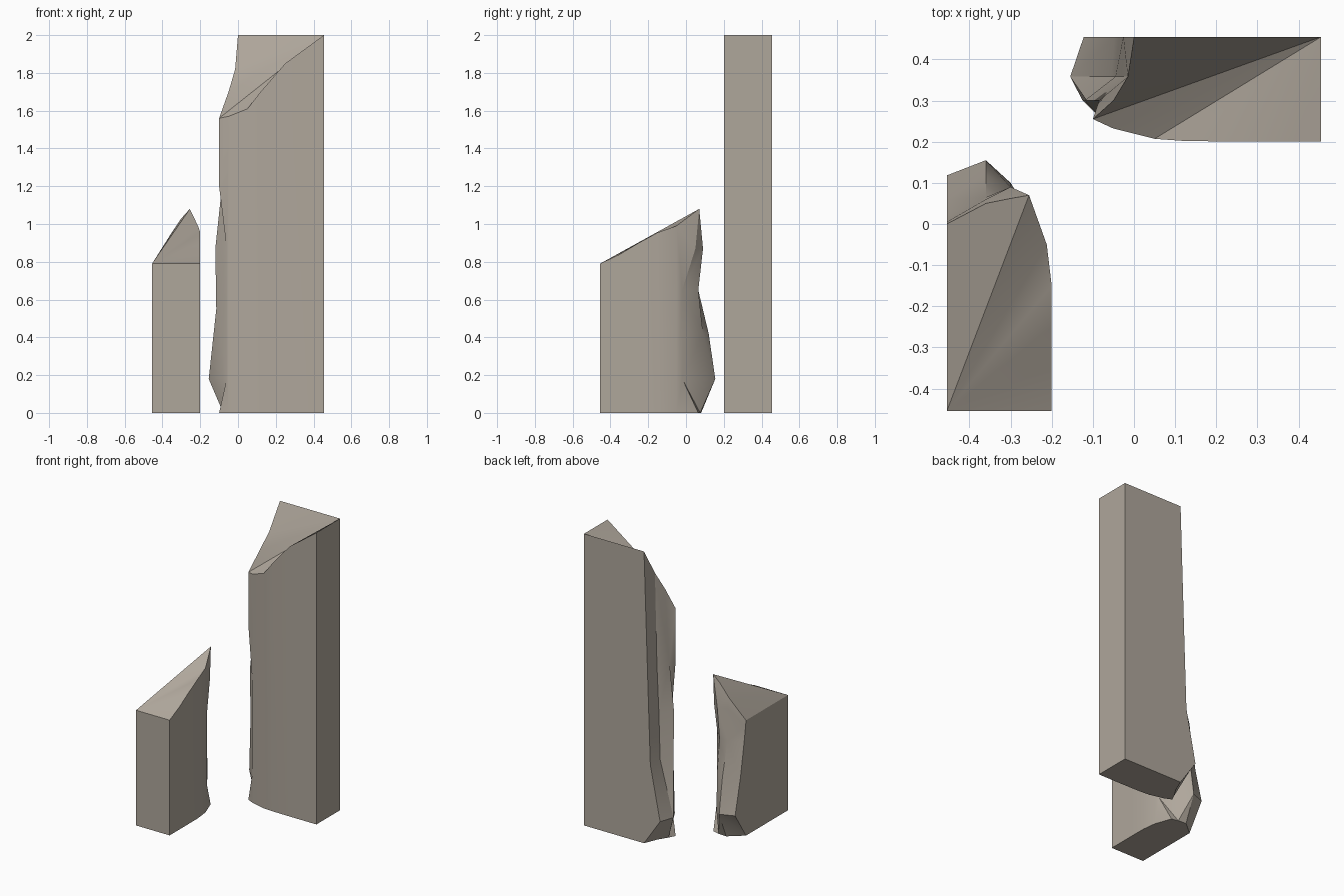
import bpy, bmesh, math

if "Cube" in bpy.data.objects:
    bpy.data.objects.remove(bpy.data.objects["Cube"])

stone = bpy.data.materials.new("warm grey stone")
stone.diffuse_color = (0.43, 0.385, 0.33, 1)
stone.use_nodes = True
stone.node_tree.nodes["Principled BSDF"].inputs["Base Color"].default_value = stone.diffuse_color

END, BACK = -0.455, 0.455      # outer end (along u) and outer wall plane (across v)


def wall(name, place, front, rows, rim):
    """Broken wall stub. u runs along the wall to the break, v runs across its thickness.
    front: (u, v, top z) of the smooth inner face, rows: z and u of the four break columns,
    rim: (u, v, top z) of the break columns."""
    bm = bmesh.new()

    def vert(u, v, z):
        return bm.verts.new(place(u, v, z))

    def face(verts, smooth=False):
        f = bm.faces.new(verts)
        f.smooth = smooth
        return f

    low = [vert(u, v, 0) for u, v, z in front]
    high = [vert(u, v, z) for u, v, z in front]
    corner_low, corner_high = vert(END, BACK, 0), vert(END, BACK, front[0][2])

    # break columns, front to back
    hu, hv, _ = front[-1]
    slope = (rim[0][1] - hv) / (rim[0][0] - hu)
    grid = []
    for z, *us in rows:
        line = []
        for i, u in enumerate(us):
            v = hv + slope * (u - hu) if i == 0 else rim[i][1]
            line.append(vert(u, v, min(z, rim[i][2] * 0.95)))
        grid.append(line)
    grid.append([vert(*p) for p in rim])

    # smooth inner face
    for i in range(len(front) - 1):
        face([low[i], low[i + 1], high[i + 1], high[i]], True)
    face([low[-1]] + [r[0] for r in grid] + [high[-1]], True)

    # faceted break
    for j in range(len(grid) - 1):
        for i in range(3):
            a, b = grid[j][i], grid[j][i + 1]
            c, d = grid[j + 1][i + 1], grid[j + 1][i]
            if (i + j) % 2:
                face([a, b, c]); face([a, c, d])
            else:
                face([a, b, d]); face([b, c, d])

    # outer face, end and base
    face([r[3] for r in grid] + [corner_high, corner_low])
    face([low[0], high[0], corner_high, corner_low])
    face(low + grid[0] + [corner_low])

    # sloping top, fanned from the outer corner
    edge = high + grid[-1]
    for a, b in zip(edge, edge[1:]):
        face([corner_high, a, b], True)

    bmesh.ops.recalc_face_normals(bm, faces=bm.faces)
    mesh = bpy.data.meshes.new(name)
    bm.to_mesh(mesh)
    bm.free()
    mesh.materials.append(stone)
    mesh.set_sharp_from_angle(angle=math.radians(30))
    bpy.context.collection.objects.link(bpy.data.objects.new(name, mesh))


# tall wall at the back right
wall("tall_wall", lambda u, v, z: (-u, v, z),
     [(END, 0.2, 2), (-0.25, 0.2, 1.85), (-0.12, 0.202, 1.7),
      (-0.05, 0.207, 1.61), (0.05, 0.232, 1.57)],
     [(0, 0.1, 0.078, 0.04, 0),
      (0.18, 0.06, 0.125, 0.155, 0.122),
      (0.55, 0.06, 0.115, 0.055, 0.048),
      (0.87, 0.06, 0.12, 0.045, 0.037),
      (1.2, 0.1, 0.085, 0.03, 0.026)],
     [(0.1, 0.255, 1.56), (0.05, 0.3, 1.7), (0.015, 0.358, 1.82), (0, BACK, 2)])

# short wall at the front left, turned a quarter
wall("short_wall", lambda u, v, z: (-v, u, z),
     [(END, 0.2, 0.79), (-0.35, 0.2, 0.84), (-0.25, 0.2, 0.9),
      (-0.15, 0.2, 0.955), (-0.05, 0.212, 0.99)],
     [(0, 0.065, 0.075, 0.08, 0),
      (0.18, -0.02, 0.1, 0.155, 0.118),
      (0.42, -0.02, 0.09, 0.12, 0.06),
      (0.65, -0.02, 0.065, 0.065, 0.02),
      (0.87, 0.05, 0.09, 0.06, 0.005)],
     [(0.07, 0.255, 1.08), (0.062, 0.3, 1.03), (0.05, 0.36, 0.94), (0, BACK, 0.79)])
